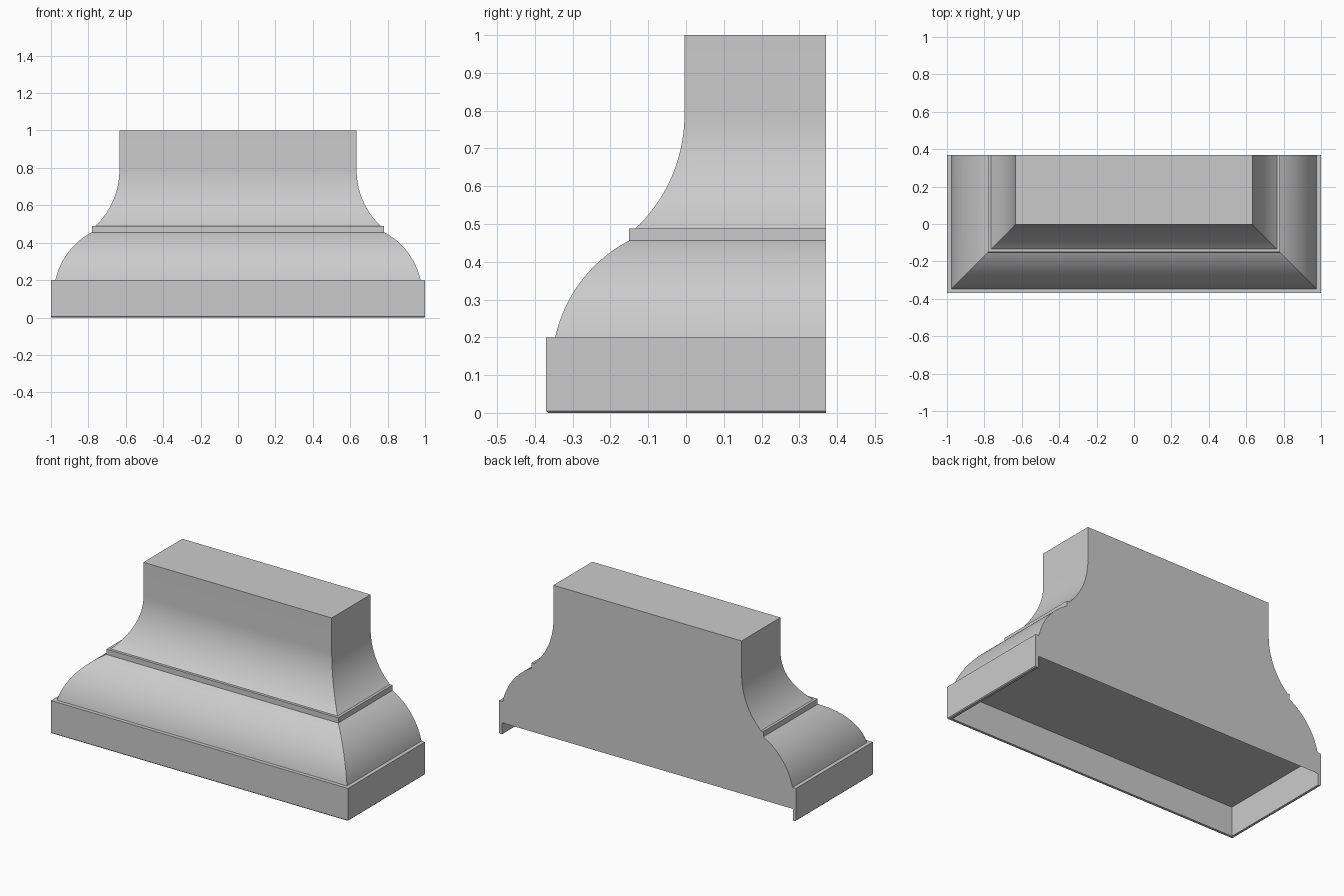
import bpy, bmesh
from math import sin, cos, radians

cube = bpy.data.objects.get("Cube")
if cube:
    bpy.data.objects.remove(cube, do_unlink=True)

HALF_X, FRONT_Y, BACK_Y = 0.634, -0.004, 0.37   # footprint of the upright core
STEPS = 20


def arc(centre, radius, start, end):
    """Arc points as (outward offset, height)."""
    angles = [radians(start + (end - start) * i / STEPS) for i in range(STEPS + 1)]
    return [(centre[0] + radius * cos(a), centre[1] + radius * sin(a)) for a in angles]


# Outer moulding profile: upright neck, cove, fillet, ovolo, plinth
outer = [(0, 1)]
outer += arc((0.416, 0.79), 0.416, 180, 226.6)
outer += [(0.147, 0.488)]
outer += arc((-0.029, 0.119), 0.38, 62.4, 12.3)
outer += [(0.366, 0.2), (0.366, 0.07)]

# Foot: chamfered rim and inner wall of the hollow underside
foot = [(0.366, 0.005), (0.361, 0), (0.346, 0), (0.346, 0.07), (0.346, 0.18)]

bm = bmesh.new()


def ring(offset, z):
    """Open mitred path round the left, front and right sides."""
    x, y = HALF_X + offset, FRONT_Y - offset
    return [bm.verts.new((px, py, z))
            for px, py in ((-x, BACK_Y), (-x, y), (x, y), (x, BACK_Y))]


rings = [ring(o, z) for o, z in outer + foot]
for upper, lower in zip(rings, rings[1:]):
    for i in range(3):
        bm.faces.new((upper[i], lower[i], lower[i + 1], upper[i + 1]))

# Top, recessed underside and flat back
bm.faces.new(rings[0])
bm.faces.new(rings[-1])
n = len(outer)
bm.faces.new([r[0] for r in rings[:n]] + [r[3] for r in reversed(rings[:n])])

# Back ends of the foot rim
for side in (0, 3):
    bm.faces.new([r[side] for r in rings[n - 1:-1]])

bmesh.ops.recalc_face_normals(bm, faces=bm.faces)
mesh = bpy.data.meshes.new("moulded_pedestal_base")
bm.to_mesh(mesh)
bm.free()
base = bpy.data.objects.new("moulded_pedestal_base", mesh)
bpy.context.collection.objects.link(base)

# Plain grey material
grey = bpy.data.materials.new("light_grey")
grey.use_nodes = True
colour = (0.6, 0.6, 0.6, 1)
grey.diffuse_color = colour
grey.node_tree.nodes["Principled BSDF"].inputs["Base Color"].default_value = colour
mesh.materials.append(grey)

# Smooth curves with crisp mitres and steps
bpy.ops.object.select_all(action="DESELECT")
base.select_set(True)
bpy.context.view_layer.objects.active = base
bpy.ops.object.shade_smooth_by_angle(angle=radians(25))
